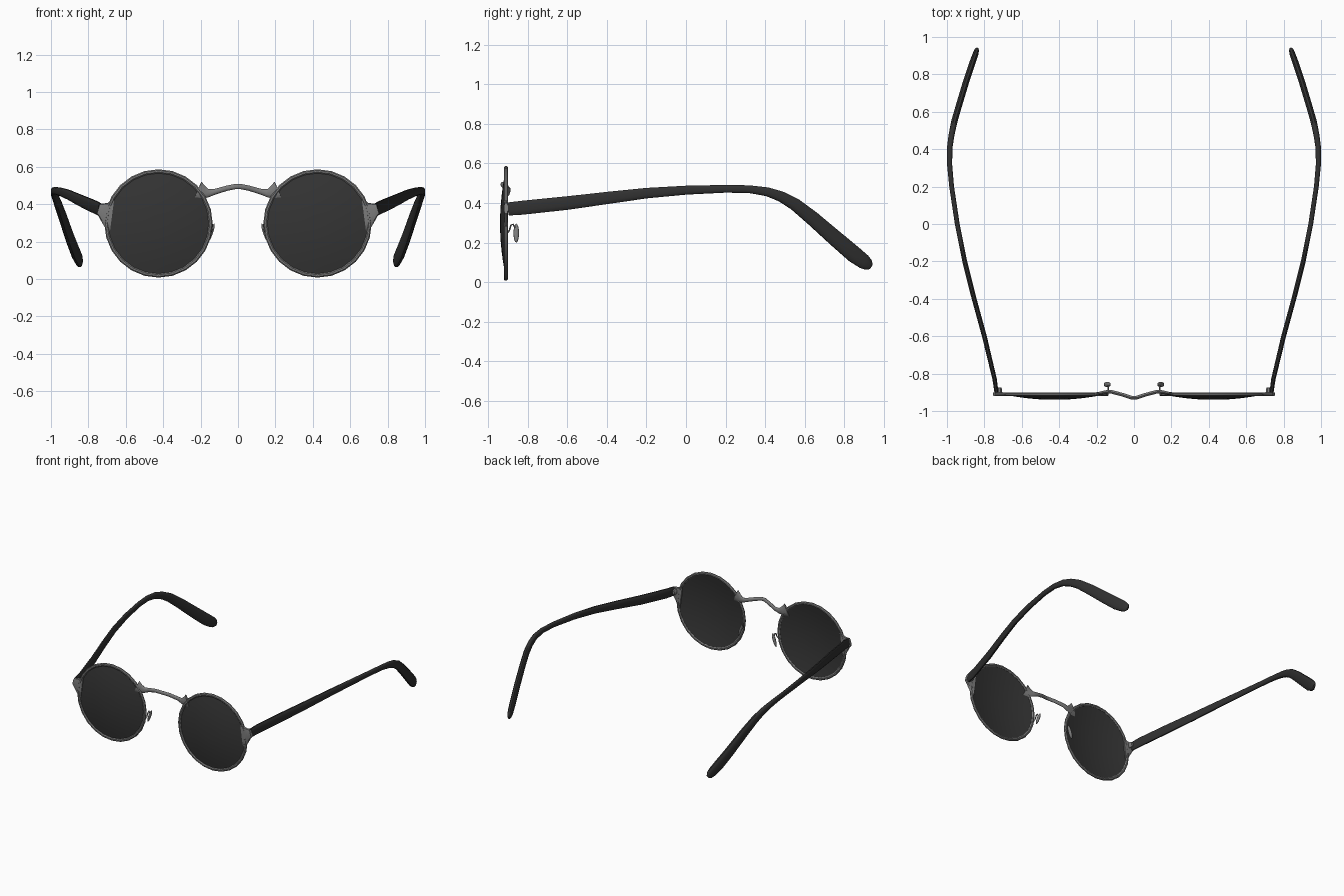
import bpy, bmesh, math
from mathutils import Vector

cube = bpy.data.objects.get("Cube")
if cube:
    bpy.data.objects.remove(cube)


def material(name, value, rough):
    m = bpy.data.materials.new(name)
    m.use_nodes = True
    col = (value, value, value, 1)
    m.diffuse_color = col
    bsdf = m.node_tree.nodes["Principled BSDF"]
    bsdf.inputs["Base Color"].default_value = col
    bsdf.inputs["Roughness"].default_value = rough
    return m


METAL = material("grey metal", 0.2, 0.5)
LENS = material("dark lens", 0.035, 0.5)
PLASTIC = material("black plastic", 0.03, 0.5)
CX, CZ, RIM_Y = 0.425, 0.297, -0.91


def finish(name, bm, mat, mirror=True, angle=40):
    bmesh.ops.recalc_face_normals(bm, faces=bm.faces)
    me = bpy.data.meshes.new(name)
    bm.to_mesh(me)
    bm.free()
    me.materials.append(mat)
    ob = bpy.data.objects.new(name, me)
    bpy.context.collection.objects.link(ob)
    bpy.ops.object.select_all(action='DESELECT')
    bpy.context.view_layer.objects.active = ob
    ob.select_set(True)
    bpy.ops.object.shade_smooth_by_angle(angle=math.radians(angle))
    if mirror:
        mod = ob.modifiers.new("Mirror", 'MIRROR')
        mod.use_mirror_merge = False
    return ob


def skin(bm, rings, closed=False):
    """Bridge successive vertex rings with quads."""
    n = len(rings[0])
    pairs = list(zip(rings, rings[1:]))
    if closed:
        pairs.append((rings[-1], rings[0]))
    for a, b in pairs:
        for i in range(n):
            j = (i + 1) % n
            bm.faces.new((a[i], a[j], b[j], b[i]))
    if not closed:
        bm.faces.new(rings[0])
        bm.faces.new(rings[-1])


def loft(name, path, mat, sides=10, power=1.0, mirror=True):
    """Path rows: x, y, z, half thickness, half height."""
    bm = bmesh.new()
    pts = [Vector(p[:3]) for p in path]
    rings = []
    for k, p in enumerate(path):
        t = (pts[min(k + 1, len(pts) - 1)] - pts[max(k - 1, 0)]).normalized()
        side = t.cross(Vector((0, 0, 1))).normalized()
        up = side.cross(t)
        ring = []
        for i in range(sides):
            a = math.tau * (i + 0.5) / sides
            c, s = math.cos(a), math.sin(a)
            c = math.copysign(abs(c) ** power, c)
            s = math.copysign(abs(s) ** power, s)
            ring.append(bm.verts.new(pts[k] + side * c * p[3] + up * s * p[4]))
        rings.append(ring)
    skin(bm, rings)
    return finish(name, bm, mat, mirror)


def circle(bm, radius, y, n):
    return [bm.verts.new((CX + radius * math.cos(math.tau * i / n), y,
                          CZ + radius * math.sin(math.tau * i / n))) for i in range(n)]


# Round rims: a small octagonal section swept around each lens
bm = bmesh.new()
section = [(0.279 + 0.0115 * math.cos(math.tau * (k + .5) / 8),
            RIM_Y + 0.011 * math.sin(math.tau * (k + .5) / 8)) for k in range(8)]
skin(bm, [circle(bm, r, y, 24) for r, y in section], closed=True)
finish("rims", bm, METAL)

# Thin lenses domed towards the front
bm = bmesh.new()
rings = []
for shell in (0, 0.004):
    radii = [0.275 * k / 6 for k in range(6, 0, -1)]
    for r in (radii if shell == 0 else radii[::-1]):
        rings.append(circle(bm, r, -0.94 + shell + 0.03 * (r / 0.275) ** 2, 32))
skin(bm, [rings[k] for k in range(len(rings))], closed=False)
bm.faces.ensure_lookup_table()
# open the end caps and close the shell at the centre and edge instead
caps = [f for f in bm.faces if len(f.verts) > 4]
between = [f for f in bm.faces if len(f.verts) == 4
           and all(v in rings[5] or v in rings[6] for v in f.verts)]
bmesh.ops.delete(bm, geom=caps + between, context='FACES_ONLY')
bm.faces.new(rings[5])
bm.faces.new(rings[6])
for i in range(32):
    j = (i + 1) % 32
    bm.faces.new((rings[0][i], rings[0][j], rings[-1][j], rings[-1][i]))
finish("lenses", bm, LENS)

# Bridge: flares where it meets the rims, bows forward in the middle
half = [(0.215, -0.91, 0.475, 0.009, 0.050), (0.185, -0.906, 0.462, 0.009, 0.036),
        (0.155, -0.899, 0.459, 0.010, 0.021), (0.125, -0.896, 0.466, 0.010, 0.015),
        (0.06, -0.913, 0.485, 0.010, 0.014), (0.015, -0.928, 0.494, 0.010, 0.014)]
bridge = half + [(-p[0],) + p[1:] for p in half[::-1]]
loft("bridge", bridge, METAL, mirror=False)

# End pieces: flat gussets tapering from the rim out to the hinge
loft("end_pieces", [(0.672, RIM_Y, 0.35, 0.010, 0.100), (0.695, RIM_Y, 0.353, 0.010, 0.075),
                    (0.715, RIM_Y, 0.362, 0.011, 0.050), (0.733, RIM_Y, 0.370, 0.011, 0.036),
                    (0.747, RIM_Y, 0.374, 0.010, 0.029)], METAL, power=0.7)

# Hinges behind the end pieces
loft("hinges", [(0.718, -0.91, 0.372, 0.014, 0.022), (0.718, -0.882, 0.372, 0.014, 0.022),
                (0.718, -0.874, 0.372, 0.008, 0.015)], METAL, sides=8)

# Temples: long arms that bow outwards, then hook down and inwards
loft("temples", [
    (0.736, -0.898, 0.370, 0.011, 0.034), (0.745, -0.83, 0.376, 0.012, 0.036),
    (0.800, -0.60, 0.400, 0.013, 0.035), (0.860, -0.38, 0.428, 0.013, 0.031),
    (0.905, -0.20, 0.450, 0.013, 0.027), (0.945, 0.00, 0.465, 0.013, 0.023),
    (0.975, 0.20, 0.472, 0.013, 0.020), (0.986, 0.32, 0.470, 0.014, 0.020),
    (0.985, 0.41, 0.457, 0.015, 0.023), (0.975, 0.48, 0.433, 0.016, 0.027),
    (0.960, 0.55, 0.394, 0.017, 0.032), (0.934, 0.64, 0.322, 0.017, 0.037),
    (0.898, 0.76, 0.217, 0.017, 0.041), (0.868, 0.85, 0.140, 0.017, 0.043),
    (0.850, 0.90, 0.103, 0.016, 0.038), (0.843, 0.923, 0.086, 0.013, 0.029),
    (0.839, 0.935, 0.077, 0.007, 0.014)], PLASTIC, sides=12, power=0.75)

# Nose pad wires hooking back from the rims
loft("pad_wires", [(0.146, -0.905, 0.245, 0.004, 0.004), (0.141, -0.893, 0.262, 0.004, 0.004),
                   (0.138, -0.885, 0.288, 0.004, 0.004), (0.138, -0.874, 0.293, 0.004, 0.004),
                   (0.138, -0.864, 0.275, 0.004, 0.004), (0.140, -0.858, 0.250, 0.004, 0.004)],
     METAL, sides=6)

# Nose pads: flattened ovals, leaning outwards towards the bottom
bm = bmesh.new()
bmesh.ops.create_uvsphere(bm, u_segments=12, v_segments=8, radius=1)
for v in bm.verts:
    x, y, z = v.co
    v.co = (0.143 + 0.010 * x - 0.016 * z, -0.858 + 0.014 * y, 0.248 + 0.048 * z)
finish("nose_pads", bm, METAL, angle=60)
